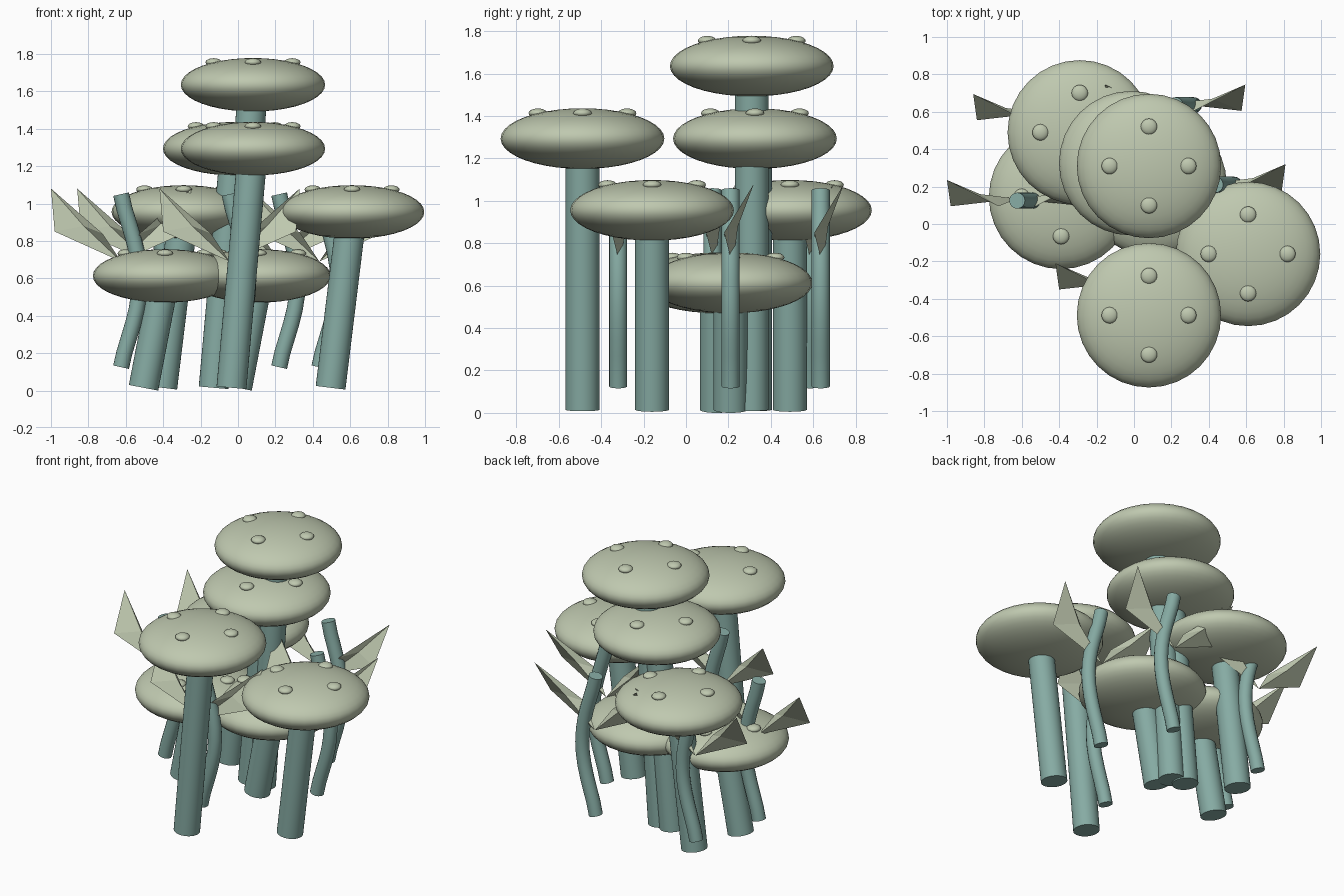
import bpy, bmesh, math
from mathutils import Vector, Matrix

if "Cube" in bpy.data.objects:
    bpy.data.objects.remove(bpy.data.objects["Cube"])


def material(name, rgb):
    mat = bpy.data.materials.new(name)
    mat.use_nodes = True
    mat.diffuse_color = (*rgb, 1)
    mat.node_tree.nodes["Principled BSDF"].inputs["Base Color"].default_value = (*rgb, 1)
    return mat


SAGE = material("pale sage", (0.52, 0.58, 0.43))
TEAL = material("muted teal", (0.24, 0.41, 0.37))


def finish(bm, name, mat, smooth=True):
    mesh = bpy.data.meshes.new(name)
    bmesh.ops.recalc_face_normals(bm, faces=bm.faces)
    bm.to_mesh(mesh)
    bm.free()
    mesh.materials.append(mat)
    obj = bpy.data.objects.new(name, mesh)
    bpy.context.collection.objects.link(obj)
    if smooth:
        bpy.ops.object.select_all(action="DESELECT")
        obj.select_set(True)
        bpy.context.view_layer.objects.active = obj
        bpy.ops.object.shade_smooth_by_angle(angle=math.radians(40))
    return obj


def ellipsoid(name, centre, radii, segments, rings):
    bm = bmesh.new()
    bmesh.ops.create_uvsphere(bm, u_segments=segments, v_segments=rings, radius=1)
    bm.transform(Matrix.Translation(centre) @ Matrix.Diagonal((*radii, 1)))
    return finish(bm, name, SAGE)


def tube(name, path, radius, sides):
    # Sweep a circle along a path lying in an xz plane, closed at both ends
    bm = bmesh.new()
    loops = []
    for i, p in enumerate(path):
        along = path[min(i + 1, len(path) - 1)] - path[max(i - 1, 0)]
        across = Vector((along.z, 0, -along.x)).normalized()
        loops.append([bm.verts.new(p + radius * (math.cos(a) * across + Vector((0, math.sin(a), 0))))
                      for a in (math.tau * k / sides for k in range(sides))])
    for low, high in zip(loops, loops[1:]):
        for k in range(sides):
            n = (k + 1) % sides
            bm.faces.new((low[k], low[n], high[n], high[k]))
    bm.faces.new(loops[0])
    bm.faces.new(loops[-1])
    return finish(bm, name, TEAL)


def mushroom(label, x, y, z):
    ellipsoid(label + "_cap", (x, y, z), (0.386, 0.386, 0.143), 32, 20)
    # Four low bumps on the crown of the cap
    for k in range(4):
        a = k * math.pi / 2
        spot = (x + 0.21 * math.cos(a), y + 0.21 * math.sin(a), z + 0.12)
        ellipsoid(f"{label}_spot_{k + 1}", spot, (0.044, 0.044, 0.022), 16, 10)
    # Leaning stem
    tube(label + "_stem", [Vector((x - 0.115, y, 0.015)), Vector((x, y, z))], 0.08, 32)


def leaf(name, x, y, side):
    # Folded blade: base, outer corner, tip, inner corner, raised midrib
    bm = bmesh.new()
    base, outer, tip, inner, rib = [
        bm.verts.new((x + side * dx, y + dy, z)) for dx, dy, z in (
            (0, 0.01, 0.69), (0.355, -0.03, 0.85), (0.375, 0.11, 1.08),
            (0.1, -0.03, 0.84), (0.2, 0.035, 0.88))]
    for face in ((base, outer, rib), (outer, tip, rib), (tip, inner, rib), (inner, base, rib)):
        bm.faces.new(face)
    finish(bm, name, SAGE, smooth=False)


def sprout(label, x, y):
    # Stalk bowed towards +x with a pair of leaves at the bend
    path = []
    for k in range(13):
        t = k / 12
        path.append(Vector((x + 0.1 * math.sin(math.pi * t) ** 1.3, y, 0.125 + 0.925 * t)))
    tube(label + "_stalk", path, 0.043, 16)
    leaf(label + "_left_leaf", x, y, 1)
    leaf(label + "_right_leaf", x, y, -1)


for label, x, y, z in (
        ("front_mushroom", 0.08, -0.488, 1.293),
        ("left_mushroom", 0.61, -0.16, 0.955),
        ("tall_mushroom", 0.08, 0.31, 1.635),
        ("middle_mushroom", -0.015, 0.325, 1.293),
        ("back_mushroom", -0.29, 0.49, 0.955),
        ("right_mushroom", -0.39, 0.145, 0.613),
        ("low_mushroom", 0.11, 0.21, 0.613)):
    mushroom(label, x, y, z)

for label, x, y in (
        ("right_sprout", -0.625, 0.125),
        ("back_left_sprout", 0.22, 0.635),
        ("left_sprout", 0.435, 0.21),
        ("front_sprout", -0.045, -0.32),
        ("back_right_sprout", -0.485, 0.585)):
    sprout(label, x, y)
